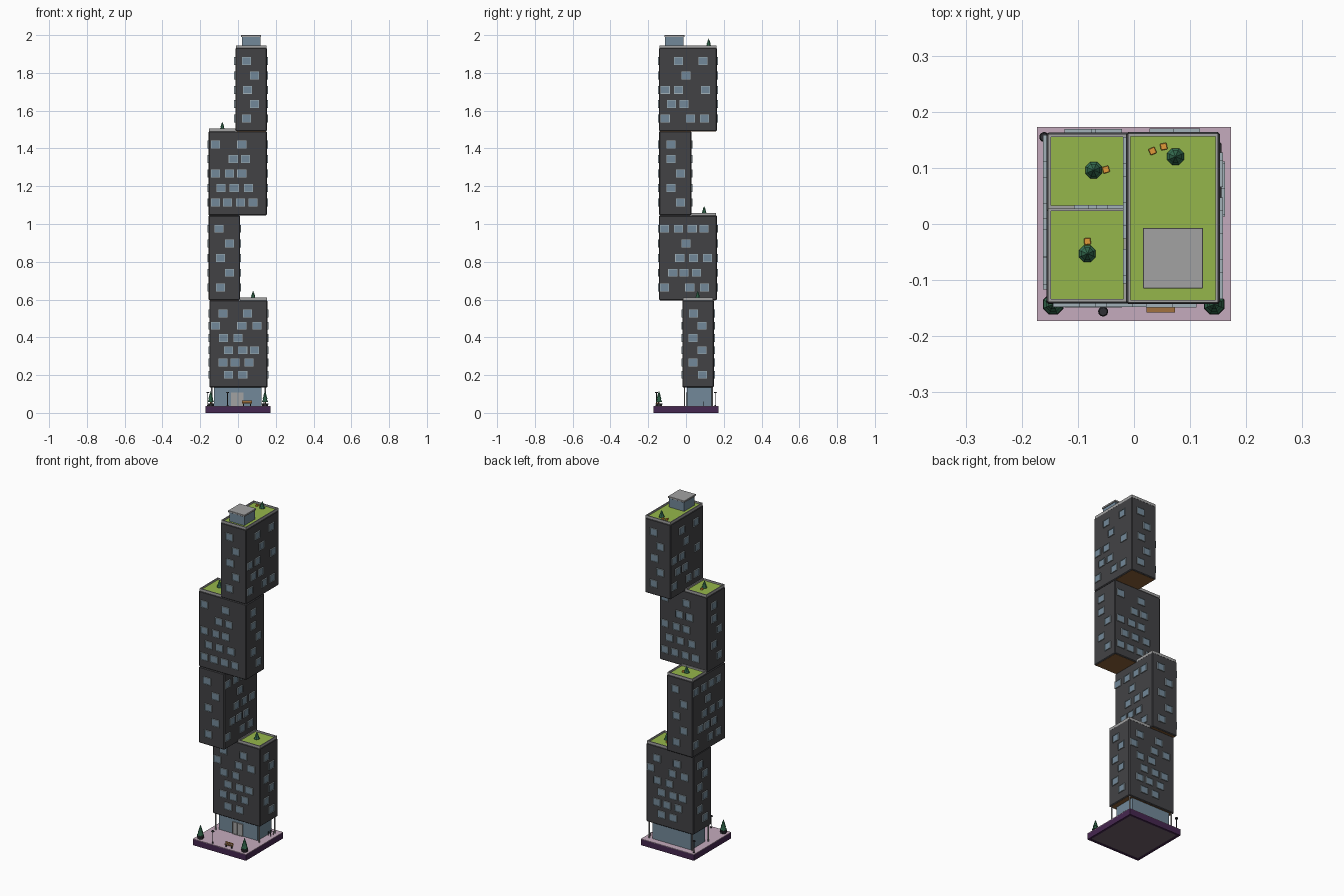
import bpy, bmesh, math
from mathutils import Matrix, Vector

if "Cube" in bpy.data.objects:
    bpy.data.objects.remove(bpy.data.objects["Cube"])


def mat(name, *rgb):
    m = bpy.data.materials.new(name)
    m.diffuse_color = (*rgb, 1)
    m.use_nodes = True
    m.node_tree.nodes["Principled BSDF"].inputs["Base Color"].default_value = m.diffuse_color
    return m


WALL = mat("dark_wall", .055, .055, .06)
FRAME = mat("window_frame", .36, .44, .48)
GLASS = mat("glass", .17, .25, .32)
STONE = mat("stone", .36, .36, .36)
GRASS = mat("grass", .30, .47, .07)
WOOD = mat("timber", .36, .17, .05)
SOFFIT = mat("soffit", .26, .12, .04)
PINK = mat("paving", .56, .41, .51)
PURPLE = mat("plinth", .06, .02, .08)
UNDER = mat("plinth_base", .16, .12, .15)
LEAF = mat("leaf", .04, .17, .09)
DARK = mat("dark_metal", .03, .03, .035)
ORANGE = mat("orange", .75, .32, .04)


def add_box(bm, lo, hi, rot=0):
    c = [(a + b) / 2 for a, b in zip(lo, hi)]
    s = [b - a for a, b in zip(lo, hi)]
    m = Matrix.Translation(c) @ Matrix.Rotation(rot, 4, 'Z') @ Matrix.Diagonal((*s, 1))
    vs = bmesh.ops.create_cube(bm, size=1, matrix=m)["verts"]
    bm.normal_update()
    return list({f for v in vs for f in v.link_faces})


def add_cone(bm, x, y, z0, z1, r0, r1, n=8):
    m = Matrix.Translation((x, y, (z0 + z1) / 2)) @ Matrix.Rotation(math.pi / 8, 4, 'Z')
    return bmesh.ops.create_cone(bm, cap_ends=True, segments=n, radius1=r0, radius2=r1,
                                 depth=z1 - z0, matrix=m)["verts"]


def recess(bm, faces, normal, width, depth):
    # border on the face pointing along normal, its middle sunk and given material 1
    f = max(faces, key=lambda f: f.normal.dot(Vector(normal)))
    bmesh.ops.inset_individual(bm, faces=[f], thickness=width, depth=0)
    bmesh.ops.inset_individual(bm, faces=[f], thickness=0, depth=-depth)
    f.material_index = 1


def finish(bm, name, *mats):
    me = bpy.data.meshes.new(name)
    bm.to_mesh(me)
    bm.free()
    for m in mats:
        me.materials.append(m)
    ob = bpy.data.objects.new(name, me)
    bpy.context.collection.objects.link(ob)
    return ob


def box(name, lo, hi, m, bevel=0, rot=0):
    bm = bmesh.new()
    add_box(bm, lo, hi, rot)
    if bevel:
        bmesh.ops.bevel(bm, geom=bm.edges[:], offset=bevel, segments=1, affect='EDGES')
    return finish(bm, name, m)


# plinth with paving and an inset underside
bm = bmesh.new()
recess(bm, add_box(bm, (-.173, -.173, 0), (.173, .173, .034)), (0, 0, -1), .018, .003)
finish(bm, "plinth", PURPLE, UNDER)
box("paving", (-.173, -.173, .033), (.173, .173, .037), PINK)

# glazed lobby, double door and corner columns
box("lobby", (-.127, .006, .036), (.124, .135, .137), GLASS)
for i in range(2):
    bm = bmesh.new()
    x = -.038 + .035 * i
    recess(bm, add_box(bm, (x, .000, .037), (x + .033, .01, .108)), (0, -1, 0), .004, .002)
    finish(bm, "door_leaf", STONE, STONE)
bm = bmesh.new()
for x in (-.138, .144):
    for y in (-.008, .138):
        add_cone(bm, x, y, .036, .138, .004, .004)
finish(bm, "columns", STONE)

# stacked blocks: extents, z range, rows of window centres (front in x, right in y), top to bottom
BLOCKS = [
    (-.151, .156, -.019, .147, .135, .596,
     [[-.08, .05], [-.12, .02, .10], [-.077, 0], [-.05, .025, .087], [-.08, -.015, .058], [-.05, .025]],
     [[.04], [.085], [.037], [.085], [.037], [.087]]),
    (-.156, .011, -.143, .163, .597, 1.045,
     [[-.10], [-.045], [-.093], [-.045], [-.093]],
     [[-.115, -.04, .033, .095], [0], [-.033, .04, .113], [-.07, -.01, .055], [-.115, .02, .097]]),
    (-.156, .153, -.142, .028, 1.046, 1.491,
     [[-.12, .02], [-.025, .04], [-.12, -.045, .02], [-.09, -.02, .055], [-.12, -.055, .013, .08]],
     [[-.08], [-.08], [-.03], [-.08], [-.03]]),
    (-.014, .153, -.143, .164, 1.492, 1.932,
     [[.045], [.087], [.05], [.087], [.045]],
     [[-.04, .09], [0], [-.11, -.04, .103], [-.077, -.01], [-.11, .023, .097]]),
]
W, H, D = .024, .021, .006
for i, (x0, x1, y0, y1, z0, z1, front, side) in enumerate(BLOCKS, 1):
    box(f"block_{i}", (x0, y0, z0), (x1, y1, z1), WALL, .004)
    box(f"block_{i}_soffit", (x0 + .006, y0 + .006, z0 - .001), (x1 - .006, y1 - .006, z0 + .004), SOFFIT)
    bm = bmesh.new()
    pitch = (z1 - z0 - .137) / (len(front) - 1)
    for r in range(len(front)):
        z = z1 - .07 - r * pitch
        for u in front[r]:
            v = x0 + x1 - u          # back face repeats the front, turned round
            recess(bm, add_box(bm, (u - W, y0 - D, z - H), (u + W, y0 + .002, z + H)), (0, -1, 0), .004, .003)
            recess(bm, add_box(bm, (v - W, y1 - .002, z - H), (v + W, y1 + D, z + H)), (0, 1, 0), .004, .003)
        for u in side[r]:
            v = y0 + y1 - u
            recess(bm, add_box(bm, (x1 - .002, u - W, z - H), (x1 + D, u + W, z + H)), (1, 0, 0), .004, .003)
            recess(bm, add_box(bm, (x0 - D, v - W, z - H), (x0 + .002, v + W, z + H)), (-1, 0, 0), .004, .003)
    finish(bm, f"block_{i}_windows", FRAME, GLASS)

# roof gardens: parapet ring around sunken grass
ROOFS = [(.011, .153, -.016, .144, .595), (-.153, .008, .028, .16, 1.044),
         (-.153, -.014, -.139, .028, 1.490), (-.011, .150, -.14, .161, 1.931)]
for i, (x0, x1, y0, y1, z) in enumerate(ROOFS, 1):
    bm = bmesh.new()
    recess(bm, add_box(bm, (x0, y0, z), (x1, y1, z + .015)), (0, 0, 1), .007, .010)
    finish(bm, f"roof_garden_{i}", STONE, GRASS)

# rooftop stair house
box("stair_house", (.021, -.110, 1.934), (.118, -.012, 1.991), GLASS)
box("stair_house_cap", (.016, -.115, 1.990), (.123, -.007, 2.0), STONE, .001)


# tiered octagonal conifers
def tree(x, y, z, r, h, pot=0):
    if pot:
        bm = bmesh.new()
        add_cone(bm, x, y, z, z + pot, r * .9, r * 1.05)
        finish(bm, "tree_pot", DARK)
        z += pot * .8
    bm = bmesh.new()
    add_cone(bm, x, y, z, z + h * .25, r * .2, r * .2)
    finish(bm, "tree_trunk", WOOD)
    bm = bmesh.new()
    for a, b, s in ((.12, .55, 1), (.38, .8, .75), (.62, 1, .5)):
        add_cone(bm, x, y, z + h * a, z + h * b, r * s, r * s * .25 if b < 1 else 0)
    finish(bm, "tree_foliage", LEAF)


for x, y, z, in ((.08, .062, .60), (-.072, .096, 1.049), (-.083, -.053, 1.495), (.074, .12, 1.936)):
    tree(x, y, z, .016, .046)
for x in (-.144, .143):
    tree(x, -.143, .037, .019, .068, .014)

# orange roof seats
for x, y, z, a in ((.062, .085, .60, .3), (-.05, .097, 1.049, .3), (-.083, -.031, 1.495, .1),
                   (.033, .13, 1.936, .4), (.053, .138, 1.936, .2)):
    box("roof_seat", (x - .006, y - .006, z), (x + .006, y + .006, z + .010), ORANGE, .001, a)

# street lamps
for x, y in ((-.055, -.156), (-.16, .155)):
    bm = bmesh.new()
    add_cone(bm, x, y, .036, .042, .006, .004)
    add_cone(bm, x, y, .04, .106, .0022, .0022)
    add_cone(bm, x, y, .104, .110, .009, .007, 12)
    finish(bm, "street_lamp", DARK)

# bench
box("bench_seat", (.022, -.158, .050), (.073, -.147, .054), WOOD)
box("bench_back", (.022, -.148, .056), (.073, -.145, .065), WOOD)
for x in (.027, .064):
    box("bench_leg", (x, -.156, .036), (x + .004, -.147, .051), DARK)
    box("bench_back_post", (x, -.147, .050), (x + .004, -.145, .063), DARK)

# bike hoops at the right side
for y in (.09, .11):
    bm = bmesh.new()
    for x in (.133, .150):
        add_box(bm, (x, y, .036), (x + .002, y + .002, .060))
    add_box(bm, (.133, y, .058), (.152, y + .002, .060))
    finish(bm, "bike_hoop", DARK)
